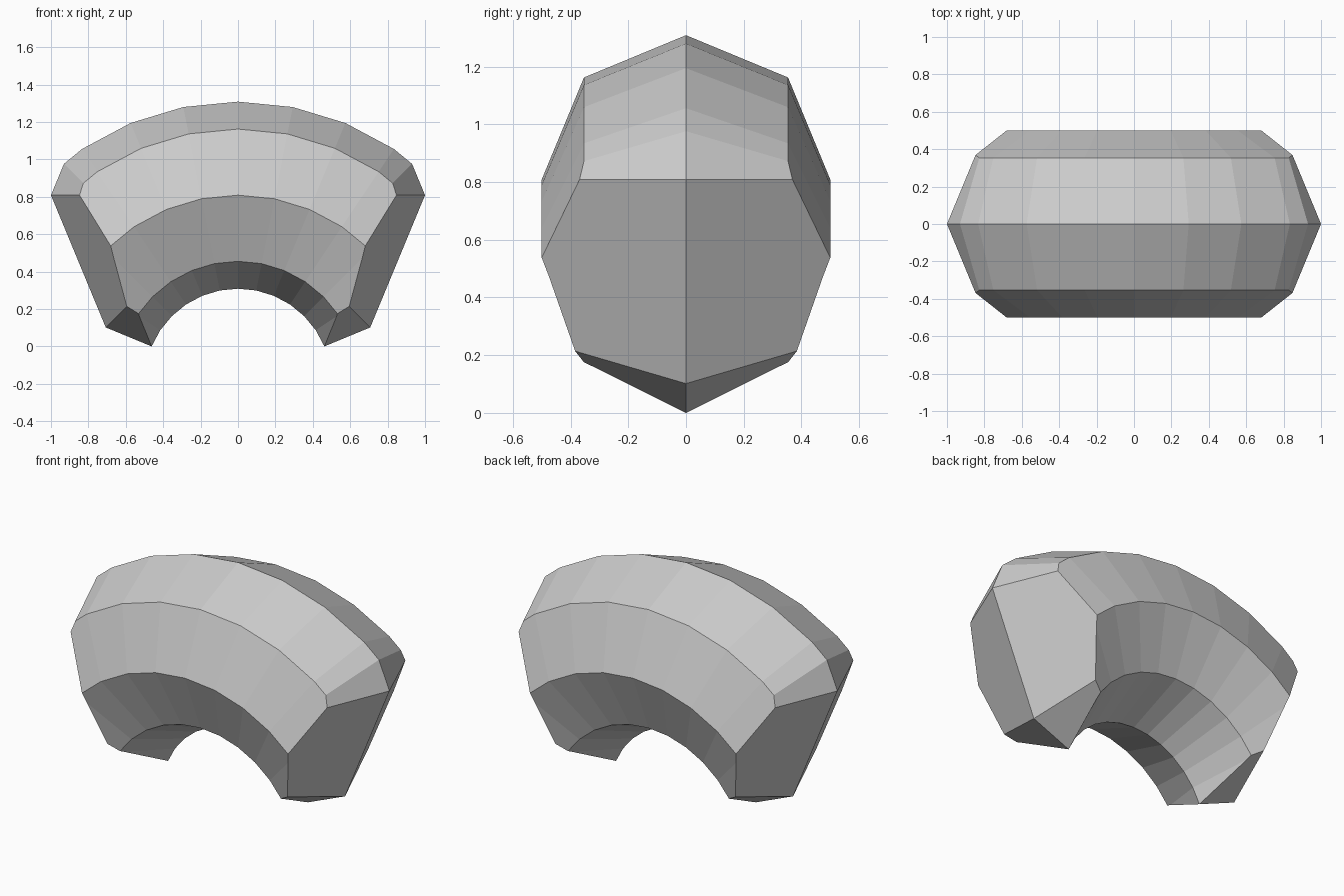
import bpy
import math

if "Cube" in bpy.data.objects:
    bpy.data.objects.remove(bpy.data.objects["Cube"])

RING_R, TUBE_R = 1.0, 0.5
AXIS_Z = -math.sin(math.radians(22.5)) * 0.5   # ring axis sits just below the floor
FLAT = (math.pi / 2, 0, 0)                     # turn z-axis primitives to the y axis

# Curved body: faceted ring with an octagonal tube
bpy.ops.mesh.primitive_torus_add(major_radius=RING_R, minor_radius=TUBE_R,
                                 major_segments=32, minor_segments=8,
                                 location=(0, 0, AXIS_Z), rotation=FLAT)
body = bpy.context.object
body.name = "curved_body"

# Bounding ball: eight-sided ball that trims the ring into an arch
bpy.ops.mesh.primitive_uv_sphere_add(segments=8, ring_count=4, radius=1.0,
                                     location=(0, 0, AXIS_Z + RING_R), rotation=FLAT)
ball = bpy.context.object
ball.name = "trim_ball"
ball.hide_render = True

# Keep only the volume shared by both
trim = body.modifiers.new("trim", 'BOOLEAN')
trim.operation = 'INTERSECT'
trim.solver = 'EXACT'
trim.object = ball

bpy.ops.object.select_all(action='DESELECT')
body.select_set(True)
bpy.context.view_layer.objects.active = body
bpy.ops.object.modifier_apply(modifier=trim.name)
bpy.data.objects.remove(ball, do_unlink=True)
bpy.ops.object.shade_flat()
